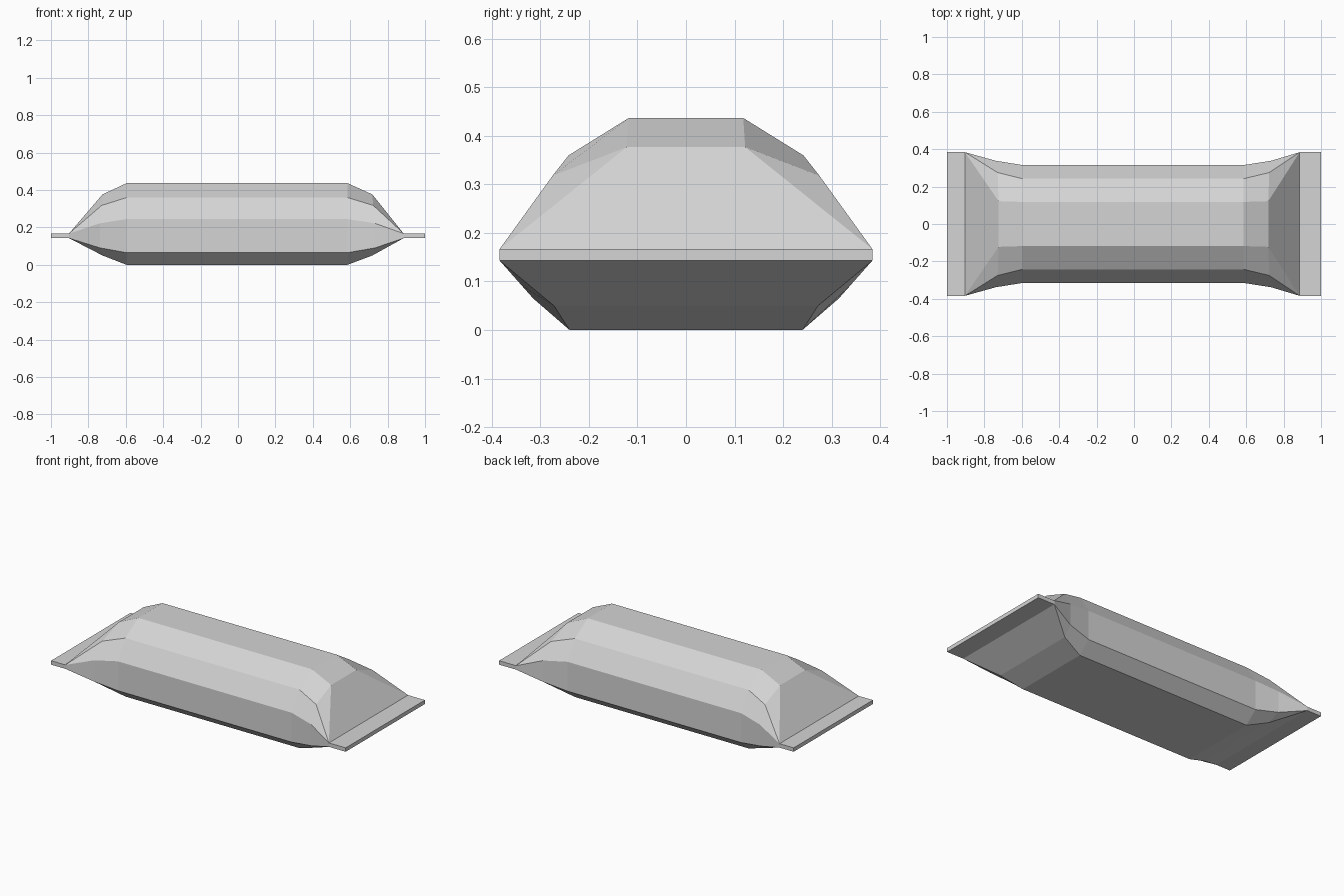
import bpy
import bmesh

cube = bpy.data.objects.get("Cube")
if cube:
    bpy.data.objects.remove(cube, do_unlink=True)

foil = bpy.data.materials.new("light grey wrapper")
foil.use_nodes = True
grey = (0.66, 0.66, 0.66, 1)
foil.diffuse_color = grey
foil.node_tree.nodes["Principled BSDF"].inputs["Base Color"].default_value = grey

# Half outlines (inset in x, y, z), from the base up to the top
BODY = [(0, 0.24, 0), (0, 0.315, 0.065), (0, 0.315, 0.245),
        (0, 0.242, 0.36), (0, 0.118, 0.437)]
SHOULDER = [(0, 0.272, 0.05), (0.015, 0.338, 0.091), (0.015, 0.338, 0.222),
            (0.005, 0.275, 0.318), (0, 0.122, 0.377)]
LOW, HIGH = (0, 0.384, 0.143), (0, 0.384, 0.167)
SEAL = [LOW, LOW, HIGH, HIGH, HIGH]


def ring(bm, x, half):
    """Closed cross-section mirrored across y."""
    side = 1 if x > 0 else -1
    pts = [(x + side * dx, y, z) for dx, y, z in half]
    pts += [(px, -y, z) for px, y, z in reversed(pts)]
    return [bm.verts.new(p) for p in pts]


def loft(name, sections):
    """Skin a run of cross-sections and cap both ends."""
    bm = bmesh.new()
    rings = [ring(bm, x, half) for x, half in sections]
    for a, b in zip(rings, rings[1:]):
        for i in range(len(a)):
            j = (i + 1) % len(a)
            bm.faces.new((a[i], a[j], b[j], b[i]))
    bm.faces.new(rings[0])
    bm.faces.new(rings[-1])
    bmesh.ops.remove_doubles(bm, verts=bm.verts, dist=0.0005)
    bmesh.ops.recalc_face_normals(bm, faces=bm.faces)
    mesh = bpy.data.meshes.new(name)
    bm.to_mesh(mesh)
    bm.free()
    mesh.materials.append(foil)
    obj = bpy.data.objects.new(name, mesh)
    bpy.context.collection.objects.link(obj)


# Puffed wrapper with flat crimped ends
loft("wrapper", [(-1, SEAL), (-0.904, SEAL), (-0.724, SHOULDER), (-0.595, BODY),
                 (0.585, BODY), (0.718, SHOULDER), (0.886, SEAL), (1, SEAL)])
